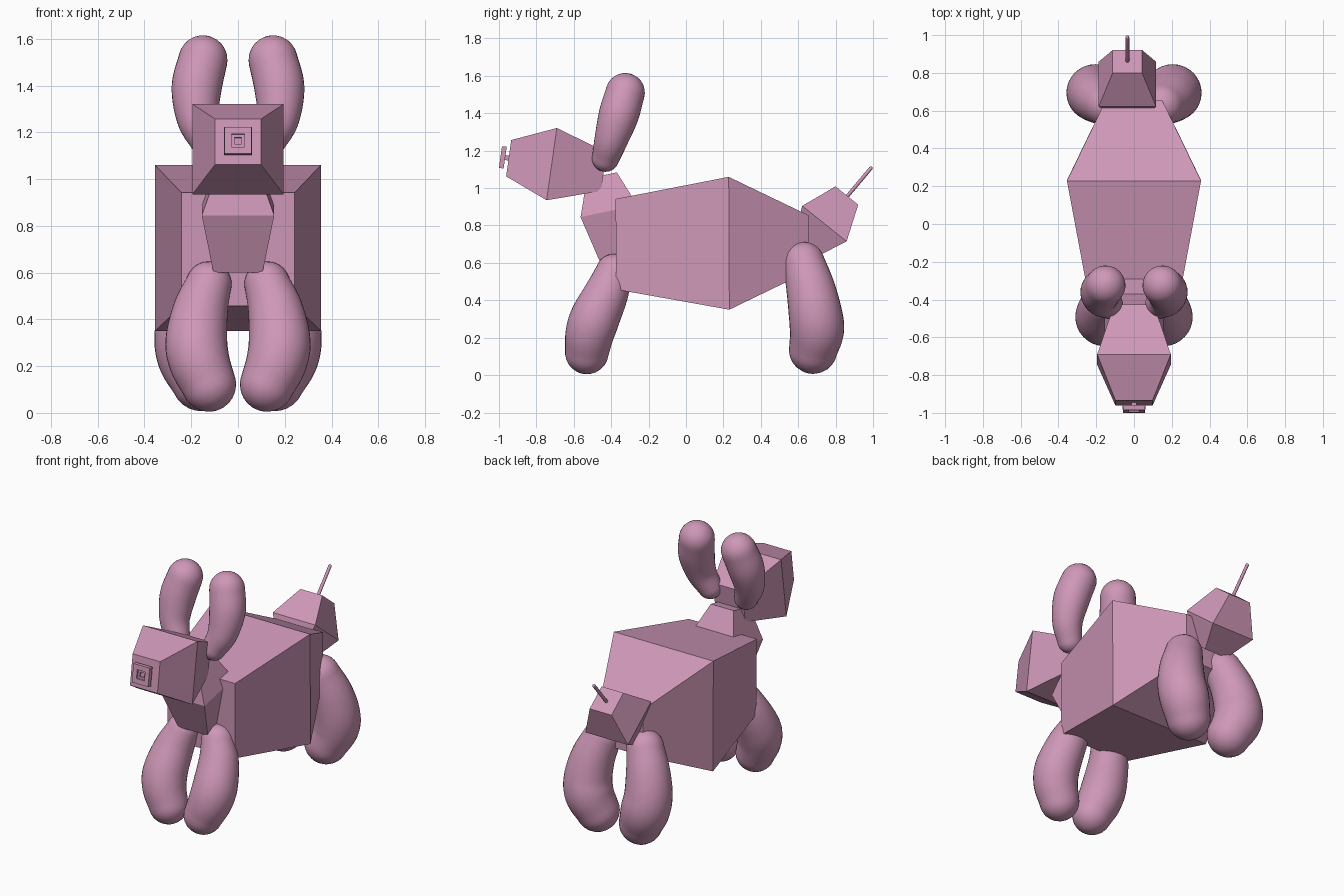
import bpy, bmesh, math
from mathutils import Vector

cube = bpy.data.objects.get("Cube")
if cube:
    bpy.data.objects.remove(cube, do_unlink=True)

# Single balloon pink
pink = bpy.data.materials.new("balloon_pink")
pink.use_nodes = True
colour = (0.62, 0.31, 0.475, 1.0)
pink.diffuse_color = colour
bsdf = next(n for n in pink.node_tree.nodes if n.type == 'BSDF_PRINCIPLED')
bsdf.inputs["Base Color"].default_value = colour


def loft(name, rings, smooth=False):
    """Skin a list of closed rings and cap both ends."""
    bm = bmesh.new()
    loops = [[bm.verts.new(p) for p in ring] for ring in rings]
    n = len(loops[0])
    for a, b in zip(loops, loops[1:]):
        for i in range(n):
            j = (i + 1) % n
            bm.faces.new((a[i], a[j], b[j], b[i]))
    bm.faces.new(loops[0][::-1])
    bm.faces.new(loops[-1])
    bmesh.ops.recalc_face_normals(bm, faces=bm.faces)
    for f in bm.faces:
        f.smooth = smooth
    mesh = bpy.data.meshes.new(name)
    bm.to_mesh(mesh)
    bm.free()
    mesh.materials.append(pink)
    obj = bpy.data.objects.new(name, mesh)
    bpy.context.collection.objects.link(obj)
    return obj


def square_chain(name, stations, x=0.0):
    """Square sections (y, z, half size) set across one straight axis."""
    (y0, z0, _), (y1, z1, _) = stations[0], stations[-1]
    axis = Vector((0, y1 - y0, z1 - z0)).normalized()
    lat = Vector((0, -axis.z, axis.y))
    side = Vector((1, 0, 0))
    rings = []
    for y, z, h in stations:
        c = Vector((x, y, z))
        rings.append([c + h * (sx * side + sl * lat)
                      for sx, sl in ((-1, -1), (1, -1), (1, 1), (-1, 1))])
    return loft(name, rings)


def catmull(p0, p1, p2, p3, t):
    return 0.5 * (2 * p1 + (p2 - p0) * t + (2 * p0 - 5 * p1 + 4 * p2 - p3) * t * t
                  + (3 * p1 - p0 - 3 * p2 + p3) * t ** 3)


def bean(name, points, mirror=1, sides=32, steps=6, cap=7):
    """Smooth bent tube through (x, y, z, radius) with round ends."""
    pts = [Vector(p) for p in points]
    pts = [2 * pts[0] - pts[1]] + pts + [2 * pts[-1] - pts[-2]]
    path = [catmull(*pts[i:i + 4], s / steps)
            for i in range(len(pts) - 3) for s in range(steps)] + [pts[-2]]
    mid = [(p.xyz, p.w) for p in path]
    t0 = (mid[1][0] - mid[0][0]).normalized()
    t1 = (mid[-1][0] - mid[-2][0]).normalized()
    frames = []
    angles = [math.pi / 2 * k / cap for k in range(1, cap)] + [1.53]
    for a in reversed(angles):
        c, r = mid[0]
        frames.append((c - t0 * r * math.sin(a), r * math.cos(a), t0))
    for i, (c, r) in enumerate(mid):
        a, b = mid[max(i - 1, 0)][0], mid[min(i + 1, len(mid) - 1)][0]
        frames.append((c, r, (b - a).normalized()))
    for a in angles:
        c, r = mid[-1]
        frames.append((c + t1 * r * math.sin(a), r * math.cos(a), t1))
    rings = []
    for c, r, t in frames:
        u = Vector((0, 1, 0)).cross(t).normalized()
        v = t.cross(u)
        ring = []
        for k in range(sides):
            ang = 2 * math.pi * k / sides
            p = c + r * (math.cos(ang) * u + math.sin(ang) * v)
            ring.append(Vector((p.x * mirror, p.y, p.z)))
        rings.append(ring)
    return loft(name, rings, smooth=True)


# Faceted balloon segments
square_chain("body", [(-0.375, 0.70, 0.242), (0.23, 0.705, 0.355), (0.655, 0.705, 0.15)])
square_chain("neck", [(-0.355, 0.622, 0.105), (-0.412, 0.877, 0.155), (-0.45, 1.067, 0.082)])
square_chain("head", [(-0.44, 1.088, 0.105), (-0.718, 1.128, 0.195), (-0.948, 1.16, 0.098)])
square_chain("tail", [(0.64, 0.685, 0.08), (0.74, 0.81, 0.152), (0.86, 0.96, 0.078)], x=-0.035)

# Tied knot on the nose: stem, flared plate and stepped recess
square_chain("nose_knot", [
    (-0.930, 1.157, 0.013), (-0.967, 1.163, 0.013), (-0.967, 1.163, 0.060),
    (-0.992, 1.166, 0.058), (-0.992, 1.166, 0.028), (-0.980, 1.164, 0.027),
    (-0.980, 1.164, 0.015), (-0.972, 1.163, 0.014)])

# Thin uninflated tail tip
bean("tail_tip", [(-0.035, 0.84, 0.93, 0.010), (-0.035, 0.92, 1.025, 0.010),
                  (-0.035, 0.988, 1.106, 0.010)], sides=12, steps=2, cap=3)

# Paired ears and legs
pairs = {
    "ear": [(0.13, -0.43, 1.16, 0.073), (0.172, -0.40, 1.26, 0.090),
            (0.177, -0.36, 1.39, 0.107), (0.15, -0.325, 1.51, 0.105)],
    "front_leg": [(0.125, -0.53, 0.122, 0.117), (0.165, -0.515, 0.22, 0.130),
                  (0.178, -0.485, 0.31, 0.132), (0.16, -0.425, 0.44, 0.118),
                  (0.125, -0.385, 0.55, 0.098)],
    "hind_leg": [(0.155, 0.68, 0.137, 0.130), (0.20, 0.70, 0.24, 0.145),
                 (0.215, 0.69, 0.34, 0.142), (0.195, 0.665, 0.47, 0.130),
                 (0.15, 0.63, 0.60, 0.112)],
}
for part, points in pairs.items():
    for label, sign in (("left", 1), ("right", -1)):
        bean(f"{label}_{part}", points, mirror=sign)
